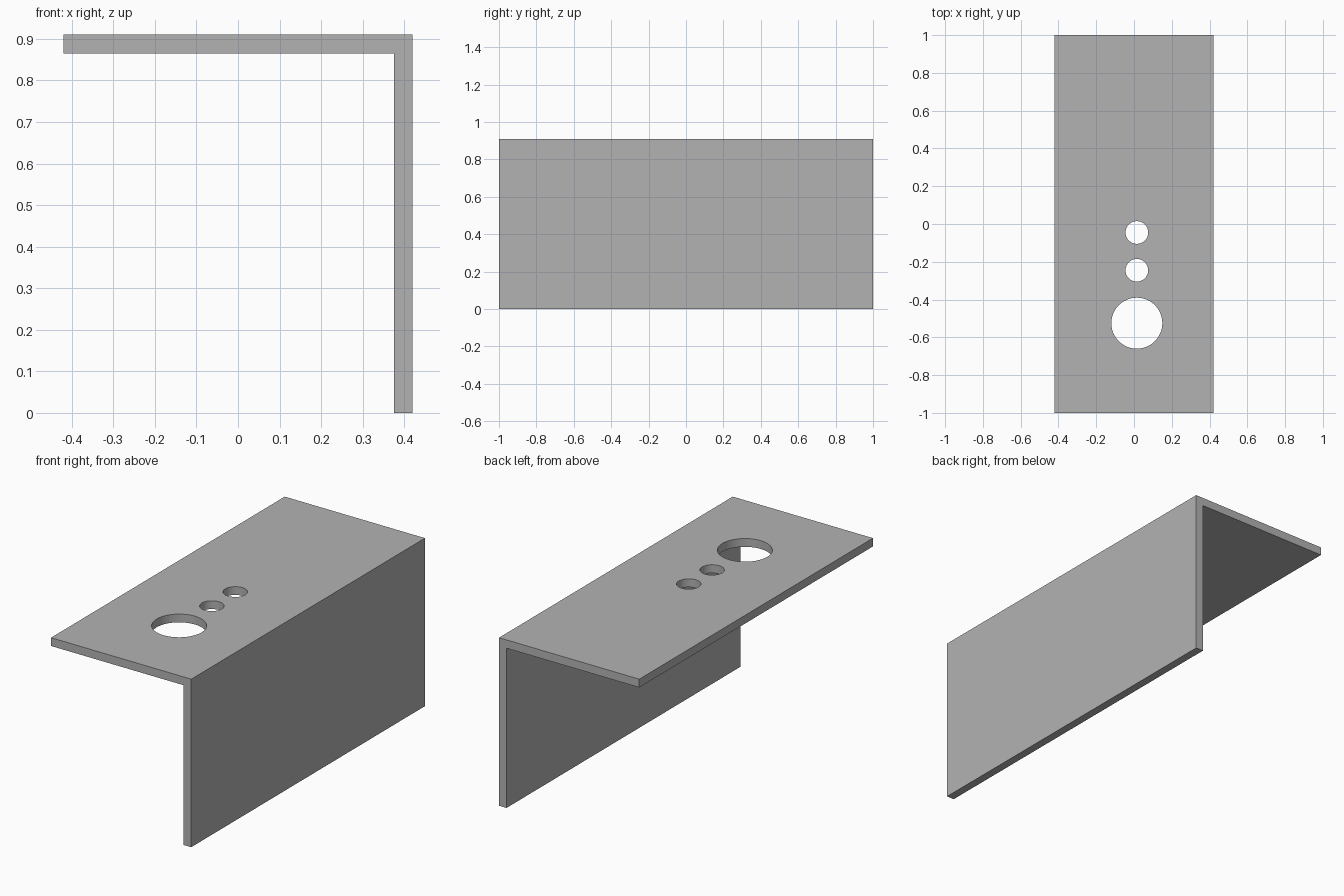
import bpy
import bmesh
from math import radians

if "Cube" in bpy.data.objects:
    bpy.data.objects.remove(bpy.data.objects["Cube"], do_unlink=True)

HALF_W, HALF_L, HEIGHT, THICK = 0.42, 1.0, 0.91, 0.045
HOLE_X = 0.015

grey = bpy.data.materials.new("plain_grey")
grey.use_nodes = True
colour = (0.45, 0.45, 0.45, 1)
grey.diffuse_color = colour
grey.node_tree.nodes["Principled BSDF"].inputs["Base Color"].default_value = colour


def make_object(name, bm):
    mesh = bpy.data.meshes.new(name)
    bmesh.ops.recalc_face_normals(bm, faces=bm.faces)
    bm.to_mesh(mesh)
    bm.free()
    obj = bpy.data.objects.new(name, mesh)
    bpy.context.collection.objects.link(obj)
    mesh.materials.append(grey)
    return obj


# L-shaped section extruded along the length
inner_x, inner_z = HALF_W - THICK, HEIGHT - THICK
profile = [(-HALF_W, HEIGHT), (-HALF_W, inner_z), (inner_x, inner_z),
           (inner_x, 0), (HALF_W, 0), (HALF_W, HEIGHT)]
bm = bmesh.new()
section = bm.faces.new([bm.verts.new((x, -HALF_L, z)) for x, z in profile])
ext = bmesh.ops.extrude_face_region(bm, geom=[section], use_keep_orig=True)
bmesh.ops.translate(bm, vec=(0, 2 * HALF_L, 0),
                    verts=[v for v in ext["geom"] if isinstance(v, bmesh.types.BMVert)])
bracket = make_object("angle_bracket", bm)

# Round holes through the top flange: (y, radius)
bpy.context.view_layer.objects.active = bracket
bracket.select_set(True)
for y, radius in [(-0.525, 0.135), (-0.245, 0.06), (-0.045, 0.06)]:
    bm = bmesh.new()
    bmesh.ops.create_cone(bm, cap_ends=True, segments=48, depth=THICK * 4,
                          radius1=radius, radius2=radius)
    cutter = make_object("hole_cutter", bm)
    cutter.location = (HOLE_X, y, HEIGHT - THICK / 2)
    cutter.hide_render = True
    cut = bracket.modifiers.new("hole", 'BOOLEAN')
    cut.operation = 'DIFFERENCE'
    cut.solver = 'EXACT'
    cut.object = cutter
    bpy.context.view_layer.update()
    bpy.ops.object.modifier_apply(modifier=cut.name)
    bpy.data.objects.remove(cutter, do_unlink=True)

# Smooth hole walls, crisp edges elsewhere
bpy.ops.object.select_all(action='DESELECT')
bracket.select_set(True)
bpy.ops.object.shade_smooth_by_angle(angle=radians(30))
